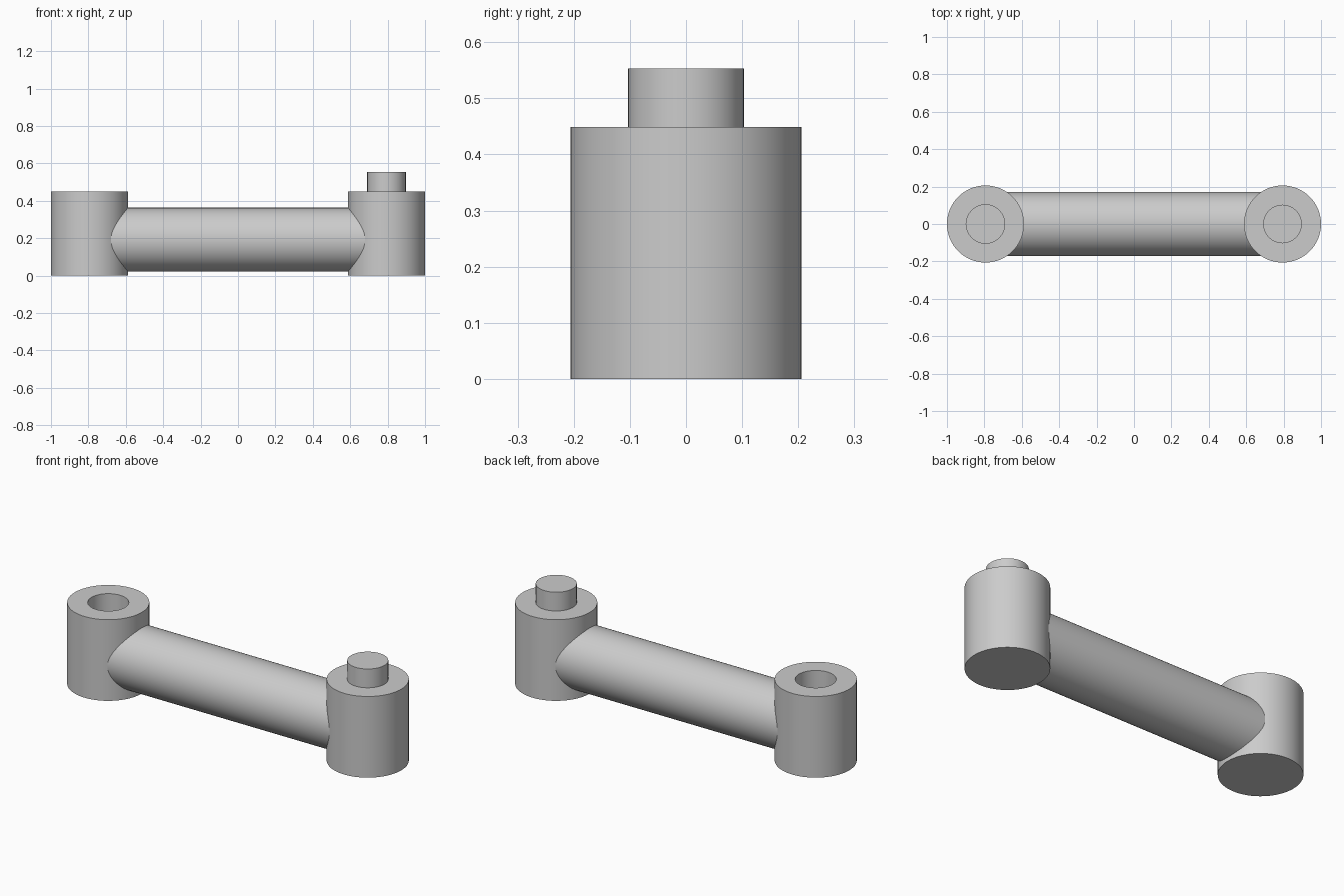
import bpy
import bmesh
from math import radians, tau

# Remove the default cube only
cube = bpy.data.objects.get("Cube")
if cube:
    bpy.data.objects.remove(cube, do_unlink=True)

HUB_X, HUB_R, HUB_H = 0.794, 0.206, 0.449
PEG_R, PEG_H, HOLE_DEPTH = 0.103, 0.104, 0.107
BAR_R, BAR_Z, BAR_END = 0.171, 0.192, 0.69
SEGMENTS = 64

# Single grey material
grey = bpy.data.materials.new("plain grey")
grey.use_nodes = True
colour = (0.6, 0.6, 0.6, 1)
grey.diffuse_color = colour
grey.node_tree.nodes["Principled BSDF"].inputs["Base Color"].default_value = colour


def lathe(name, profile, location, rotation=(0, 0, 0)):
    """Revolve (radius, height) points around the local z axis."""
    bm = bmesh.new()
    verts = [bm.verts.new((r, 0, z)) for r, z in profile]
    edges = [bm.edges.new(pair) for pair in zip(verts, verts[1:])]
    bmesh.ops.spin(bm, geom=verts + edges, cent=(0, 0, 0), axis=(0, 0, 1),
                   angle=tau, steps=SEGMENTS, use_merge=False)
    bmesh.ops.remove_doubles(bm, verts=bm.verts, dist=0.0001)
    bmesh.ops.recalc_face_normals(bm, faces=bm.faces)
    mesh = bpy.data.meshes.new(name)
    bm.to_mesh(mesh)
    bm.free()
    mesh.materials.append(grey)
    obj = bpy.data.objects.new(name, mesh)
    obj.location, obj.rotation_euler = location, rotation
    bpy.context.collection.objects.link(obj)
    return obj


def hub_profile(step):
    """Solid hub with a peg (positive step) or a blind hole (negative step)."""
    return [(0, 0), (HUB_R, 0), (HUB_R, HUB_H), (PEG_R, HUB_H),
            (PEG_R, HUB_H + step), (0, HUB_H + step)]


# Hubs at both ends and the round bar that joins them
parts = [
    lathe("socket_hub", hub_profile(-HOLE_DEPTH), (-HUB_X, 0, 0)),
    lathe("peg_hub", hub_profile(PEG_H), (HUB_X, 0, 0)),
    lathe("connecting_bar",
          [(0, -BAR_END), (BAR_R, -BAR_END), (BAR_R, BAR_END), (0, BAR_END)],
          (0, 0, BAR_Z), (0, radians(90), 0)),
]

# Smooth round walls, sharp rims
bpy.ops.object.select_all(action="DESELECT")
for part in parts:
    part.select_set(True)
bpy.context.view_layer.objects.active = parts[0]
bpy.ops.object.shade_smooth_by_angle(angle=radians(30))
